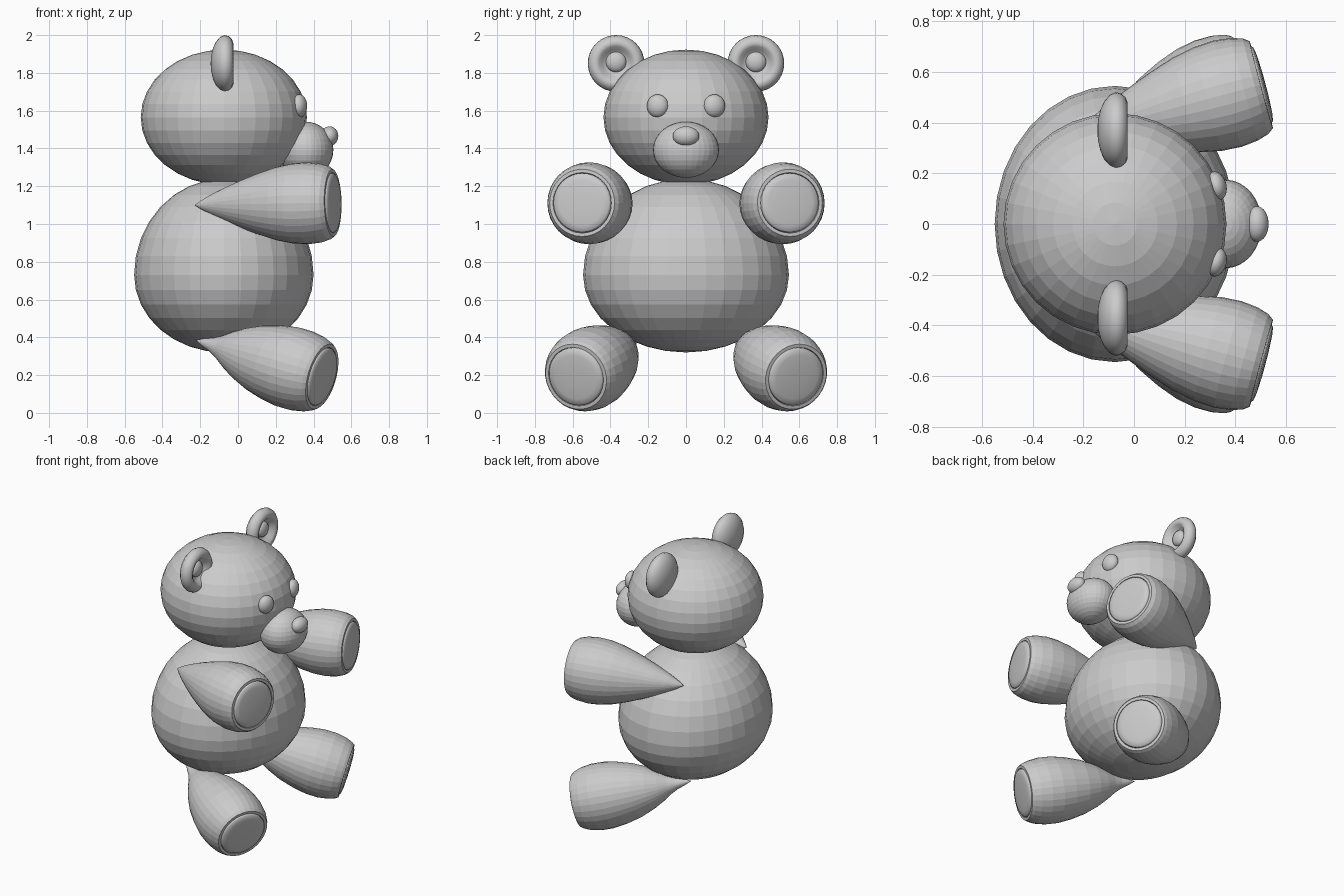
import bpy, bmesh, math
from mathutils import Vector, Matrix

if "Cube" in bpy.data.objects:
    bpy.data.objects.remove(bpy.data.objects["Cube"])


def finish(bm, name, smooth=False):
    bmesh.ops.recalc_face_normals(bm, faces=bm.faces[:])
    for f in bm.faces:
        f.smooth = smooth
    me = bpy.data.meshes.new(name)
    bm.to_mesh(me)
    bm.free()
    ob = bpy.data.objects.new(name, me)
    bpy.context.collection.objects.link(ob)
    return ob


def ellipsoid(name, centre, radii, lower=None, yaw=0, smooth=False):
    """Scaled UV sphere; 'lower' is an optional different radius below the equator."""
    bm = bmesh.new()
    bmesh.ops.create_uvsphere(bm, u_segments=32, v_segments=16, radius=1)
    for v in bm.verts:
        rz = lower if lower and v.co.z < 0 else radii[2]
        v.co = Vector((v.co.x * radii[0], v.co.y * radii[1], v.co.z * rz))
    bm.transform(Matrix.Translation(centre) @ Matrix.Rotation(yaw, 4, 'Z'))
    return finish(bm, name, smooth)


def revolve(name, profile, start, direction, segments=32, smooth=False):
    """Revolve (distance along axis, radius) points around an axis in space."""
    bm = bmesh.new()
    vs = [bm.verts.new((r, 0, d)) for d, r in profile]
    edges = [bm.edges.new(p) for p in zip(vs, vs[1:])]
    bmesh.ops.spin(bm, geom=vs + edges, cent=(0, 0, 0), axis=(0, 0, 1),
                   angle=2 * math.pi, steps=segments)
    bmesh.ops.remove_doubles(bm, verts=bm.verts[:], dist=0.0005)
    rot = Vector(direction).to_track_quat('Z', 'Y').to_matrix().to_4x4()
    bm.transform(Matrix.Translation(start) @ rot)
    return finish(bm, name, smooth)


# Torso (egg shaped) and head
ellipsoid("body", (-0.075, 0, 0.73), (0.475, 0.545, 0.51), lower=0.41)
ellipsoid("head", (-0.075, 0, 1.565), (0.44, 0.437, 0.358))

# Face
ellipsoid("snout", (0.36, 0, 1.393), (0.145, 0.175, 0.148))
ellipsoid("nose", (0.485, 0, 1.465), (0.046, 0.07, 0.052), smooth=True)

# Limb profiles: pointed shoulder end, full paw end
arm_profile = [(0, 0), (0.04, 0.026), (0.1, 0.058), (0.18, 0.095), (0.26, 0.128),
               (0.35, 0.162), (0.45, 0.194), (0.54, 0.212), (0.62, 0.217),
               (0.69, 0.209), (0.735, 0.195), (0.758, 0.178), (0.758, 0.16), (0.74, 0.157), (0.74, 0)]
leg_profile = [(0, 0), (0.05, 0.022), (0.1, 0.038), (0.15, 0.063), (0.21, 0.102),
               (0.28, 0.14), (0.37, 0.177), (0.47, 0.203), (0.56, 0.217), (0.64, 0.217),
               (0.71, 0.205), (0.75, 0.19), (0.768, 0.178), (0.768, 0.16), (0.75, 0.157), (0.75, 0)]
pad_profile = [(-0.03, 0.157), (0.0, 0.157), (0.008, 0.15), (0.013, 0.12), (0.016, 0.06), (0.017, 0)]

# Cupped ear with a rounded rim
ear_profile = [(0, 0), (0.003, 0.04), (0.012, 0.08), (0.028, 0.115), (0.05, 0.14),
               (0.072, 0.15), (0.095, 0.145), (0.113, 0.128), (0.12, 0.108),
               (0.112, 0.09), (0.09, 0.072), (0.075, 0.05), (0.07, 0)]

for side, s in (("left", 1), ("right", -1)):
    ellipsoid(f"{side}_eye", (0.325, s * 0.15, 1.625), (0.04, 0.058, 0.061),
              yaw=s * 0.25, smooth=True)

    revolve(f"{side}_ear", ear_profile, (-0.145, s * 0.37, 1.85), (1, 0, 0), smooth=True)
    ellipsoid(f"{side}_inner_ear", (-0.068, s * 0.37, 1.858), (0.032, 0.054, 0.054), smooth=True)

    for part, profile, start, aim in (
            ("arm", arm_profile, (-0.23, 0.354, 1.1), (0.733, 0.196, 0.012)),
            ("leg", leg_profile, (-0.225, 0.26, 0.385), (0.665, 0.32, -0.192))):
        start = Vector((start[0], s * start[1], start[2]))
        aim = Vector((aim[0], s * aim[1], aim[2])).normalized()
        revolve(f"{side}_{part}", profile, start, aim)
        revolve(f"{side}_{part}_pad", pad_profile, start + aim * (profile[-3][0]), aim, smooth=True)
